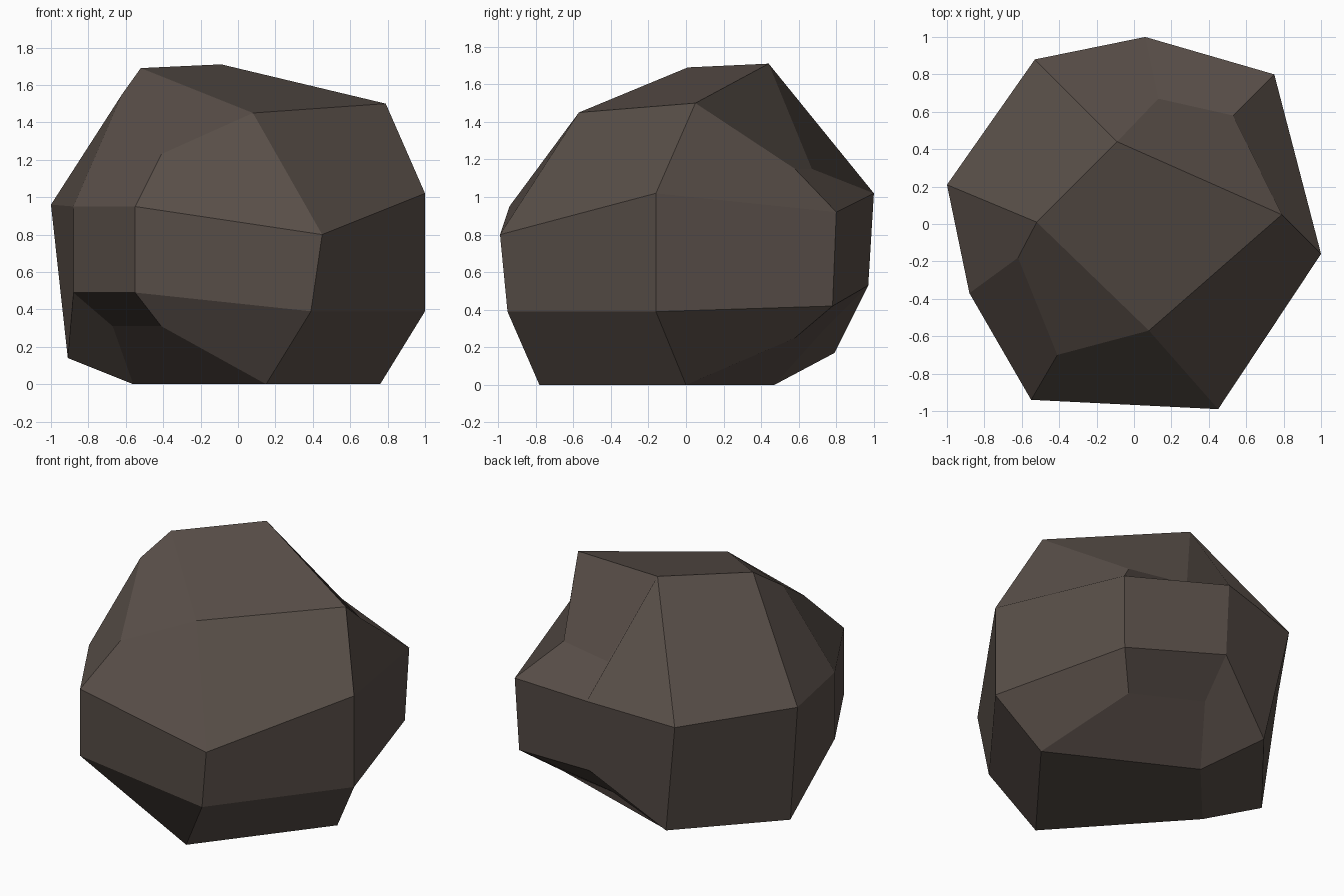
import bpy
import bmesh

# Remove the default object
default = bpy.data.objects.get("Cube")
if default:
    bpy.data.objects.remove(default, do_unlink=True)


def make_material(name, colour):
    mat = bpy.data.materials.new(name)
    mat.use_nodes = True
    mat.diffuse_color = colour
    shader = next(n for n in mat.node_tree.nodes if n.type == 'BSDF_PRINCIPLED')
    shader.inputs["Base Color"].default_value = colour
    shader.inputs["Roughness"].default_value = 0.9
    return mat


def add_points(bm, points):
    return [bm.verts.new(p) for p in points]


def add_cap(bm, corners, ring, chips):
    """Close an eight-sided ring with a four-sided plateau and two chipped corners."""
    bm.faces.new(corners)
    for half in range(2):
        first, second, third = (corners[(2 * half + i) % 4] for i in range(3))
        r = [ring[(4 * half + i) % 8] for i in range(5)]
        near, far = chips[2 * half:2 * half + 2]
        bm.faces.new((first, second, r[1], r[0]))    # broad slope
        bm.faces.new((second, near, r[2], r[1]))     # slope before the chip
        bm.faces.new((near, far, r[3], r[2]))        # chipped corner
        bm.faces.new((far, third, r[4], r[3]))       # slope after the chip
        bm.faces.new((second, third, far, near))     # slope above the chip


def add_wall(bm, upper, lower):
    """Join two rings of equal length with a band of quads."""
    count = len(upper)
    for i in range(count):
        j = (i + 1) % count
        bm.faces.new((upper[i], upper[j], lower[j], lower[i]))


bm = bmesh.new()

# Upper and lower shoulder rings, clockwise from the left side
upper_ring = add_points(bm, [
    (1, -.16, 1.02), (.45, -.99, .8), (-.55, -.94, .95), (-.88, -.37, .95),
    (-1, .21, .96), (-.53, .88, .95), (.06, 1, 1.02), (.75, .8, .92)])
lower_ring = add_points(bm, [
    (1, -.16, .39), (.39, -.95, .39), (-.55, -.94, .49), (-.88, -.37, .49),
    (-.91, .16, .14), (-.4, .79, .17), (.06, .97, .53), (.73, .78, .42)])

# Top plateau and underside, with the chipped corners of each
top = add_points(bm, [
    (.79, .05, 1.5), (.08, -.57, 1.45), (-.52, .01, 1.69), (-.09, .44, 1.71)])
top_chips = add_points(bm, [
    (-.41, -.7, 1.23), (-.62, -.18, 1.55), (.13, .67, 1.15), (.53, .58, 1.15)])
base = add_points(bm, [
    (.76, 0, 0), (.15, -.78, 0), (-.56, 0, 0), (-.15, .47, 0)])
base_chips = add_points(bm, [
    (-.41, -.72, .31), (-.67, -.2, .31), (.04, .74, .3), (.53, .58, .25)])

# Assemble the closed shell
add_wall(bm, upper_ring, lower_ring)
add_cap(bm, top, upper_ring, top_chips)
add_cap(bm, base, lower_ring, base_chips)
bmesh.ops.recalc_face_normals(bm, faces=bm.faces[:])

mesh = bpy.data.meshes.new("boulder")
bm.to_mesh(mesh)
bm.free()
mesh.materials.append(make_material("dark brown stone", (.1, .078, .066, 1)))
boulder = bpy.data.objects.new("boulder", mesh)
bpy.context.collection.objects.link(boulder)
